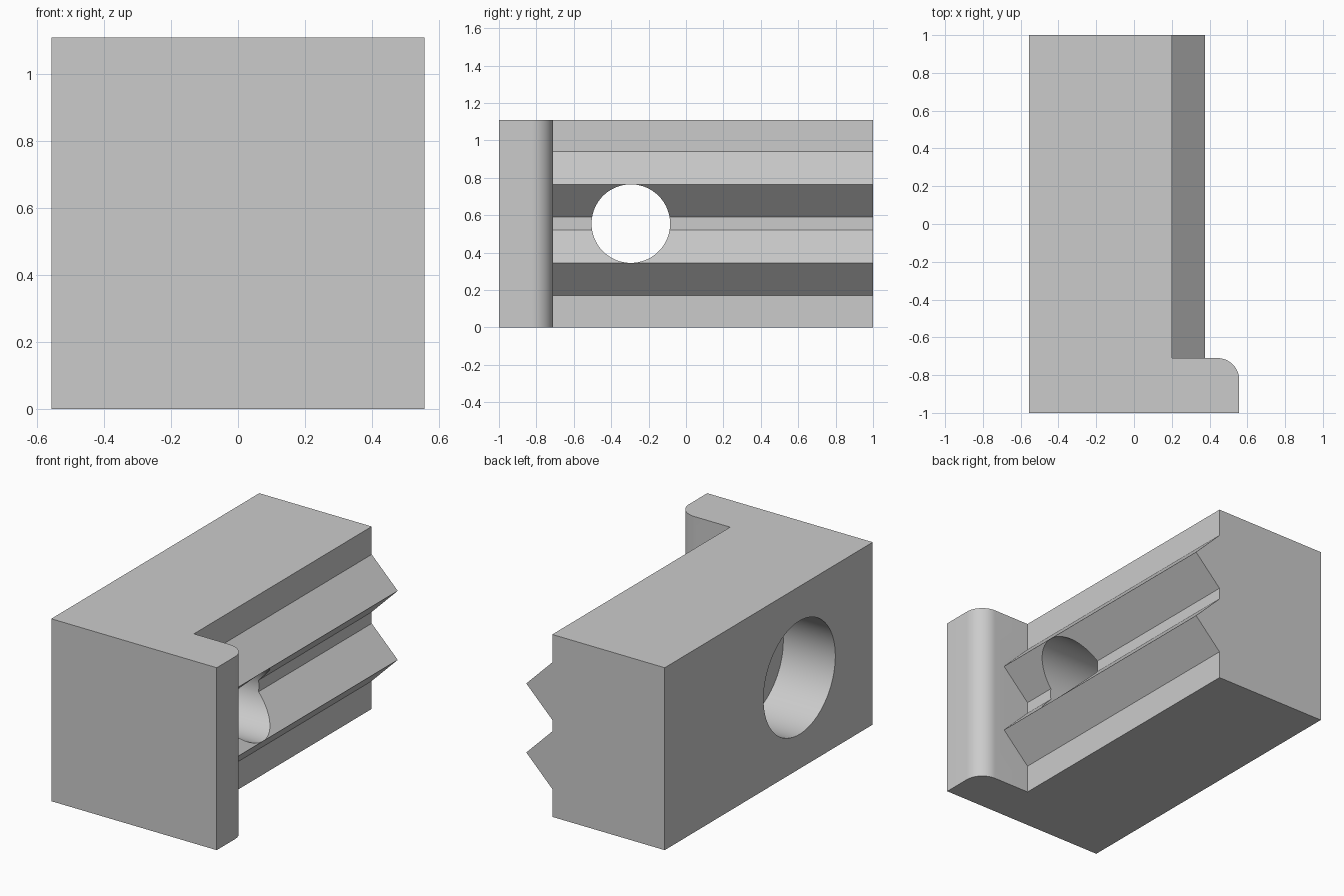
import bpy, bmesh, math
from mathutils import Vector

if "Cube" in bpy.data.objects:
    bpy.data.objects.remove(bpy.data.objects["Cube"])

HALF_X, HEIGHT, LENGTH = 0.557, 1.11, 1.0
SHOULDER_Y, FACE_X = -0.71, 0.2
TOOTH, BORE_Y = 0.175, -0.295
MID_Z = HEIGHT / 2

grey = bpy.data.materials.new("plain grey")
grey.use_nodes = True
grey.diffuse_color = (0.6, 0.6, 0.6, 1)
grey.node_tree.nodes["Principled BSDF"].inputs["Base Color"].default_value = grey.diffuse_color


def prism(name, outline, offset):
    """Extrude a closed outline of 3D points along an offset."""
    bm = bmesh.new()
    face = bm.faces.new([bm.verts.new(p) for p in outline])
    new = bmesh.ops.extrude_face_region(bm, geom=[face])["geom"]
    bmesh.ops.translate(bm, vec=Vector(offset),
                        verts=[v for v in new if isinstance(v, bmesh.types.BMVert)])
    bmesh.ops.recalc_face_normals(bm, faces=bm.faces)
    mesh = bpy.data.meshes.new(name)
    bm.to_mesh(mesh)
    bm.free()
    obj = bpy.data.objects.new(name, mesh)
    bpy.context.collection.objects.link(obj)
    mesh.materials.append(grey)
    return obj


def rod(name, radius, x0, x1):
    """Cylinder along x on the bore axis."""
    steps = [math.tau * i / 96 for i in range(96)]
    ring = [(x0, BORE_Y + radius * math.cos(a), MID_Z + radius * math.sin(a)) for a in steps]
    return prism(name, ring, (x1 - x0, 0, 0))


def combine(obj, other, operation):
    """Apply a boolean and discard the second object."""
    other.hide_render = True
    mod = obj.modifiers.new(operation, 'BOOLEAN')
    mod.operation, mod.solver, mod.object = operation, 'EXACT', other
    bpy.ops.object.select_all(action='DESELECT')
    bpy.context.view_layer.objects.active = obj
    obj.select_set(True)
    bpy.ops.object.modifier_apply(modifier=mod.name)
    bpy.data.objects.remove(other)


# Long body with two triangular ridges on its left side
section = [(-HALF_X, 0), (FACE_X, 0)]
for z in (MID_Z - 0.21, MID_Z + 0.21):
    section += [(FACE_X, z - TOOTH), (FACE_X + TOOTH, z), (FACE_X, z + TOOTH)]
section += [(FACE_X, HEIGHT), (-HALF_X, HEIGHT)]
body = prism("toothed_jaw", [(x, SHOULDER_Y, z) for x, z in section],
             (0, LENGTH - SHOULDER_Y, 0))

# Front flange with one rounded vertical edge
R = 0.115
plan = [(-HALF_X, SHOULDER_Y), (-HALF_X, -LENGTH), (HALF_X, -LENGTH)]
for i in range(17):
    a = math.pi / 2 * i / 16
    plan.append((HALF_X - R + R * math.cos(a), SHOULDER_Y - R + R * math.sin(a)))
flange = prism("front_flange", [(x, y, 0) for x, y in plan], (0, 0, HEIGHT))
combine(body, flange, 'UNION')

# Through bore and wide counterbore from the flat side
combine(body, rod("bore_cutter", 0.21, -1, 1), 'DIFFERENCE')
combine(body, rod("counterbore_cutter", 0.345, -1, -HALF_X + 0.35), 'DIFFERENCE')

bpy.ops.object.shade_smooth_by_angle(angle=math.radians(30))
